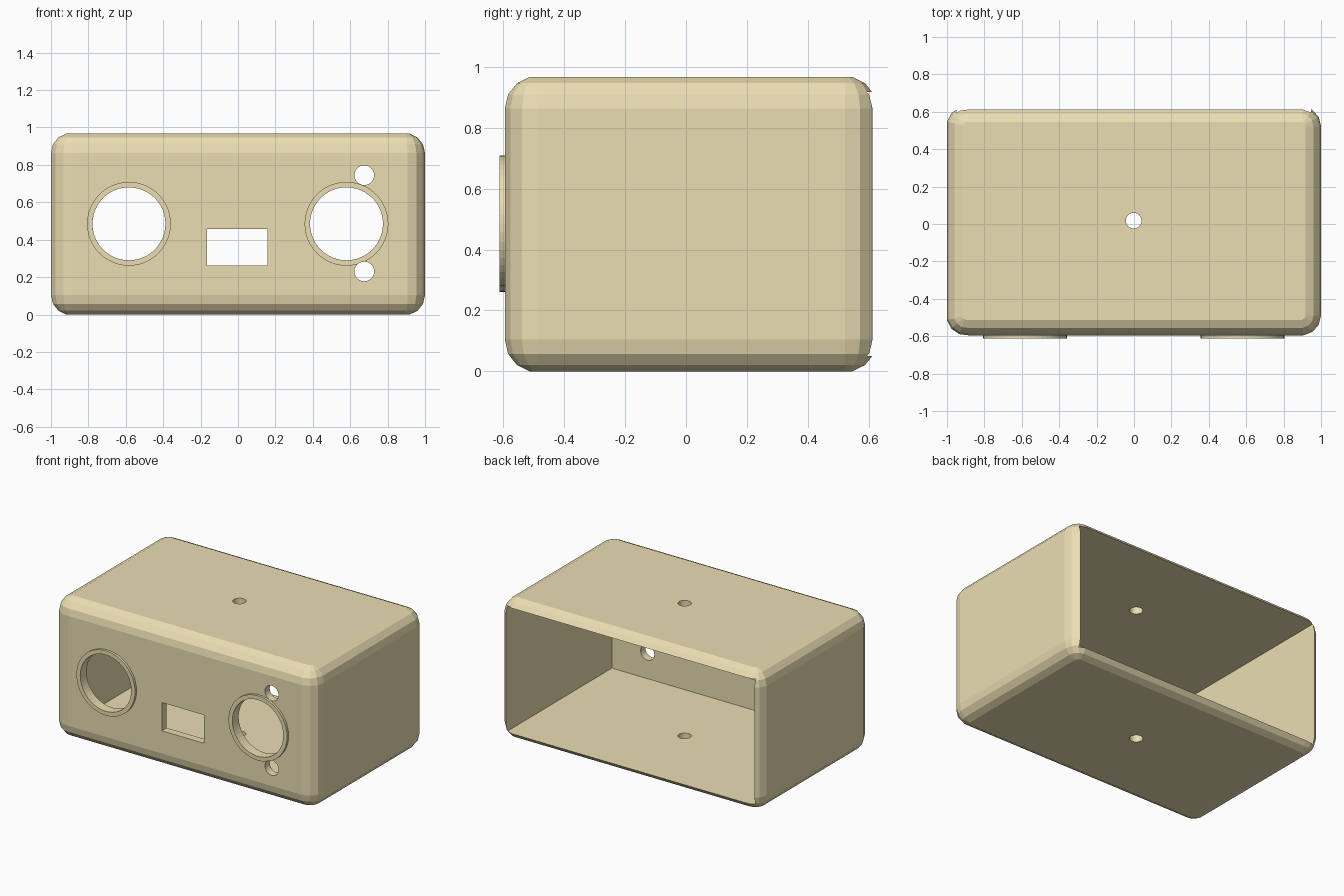
import bpy, bmesh
from math import sin, cos, pi, radians
from mathutils import Matrix

if "Cube" in bpy.data.objects:
    bpy.data.objects.remove(bpy.data.objects["Cube"])

R = 0.107      # edge rounding radius
WALL = 0.053


def finish(bm, name):
    bmesh.ops.recalc_face_normals(bm, faces=bm.faces)
    me = bpy.data.meshes.new(name)
    bm.to_mesh(me)
    bm.free()
    ob = bpy.data.objects.new(name, me)
    bpy.context.collection.objects.link(ob)
    return ob


def box(name, lo, hi):
    bm = bmesh.new()
    size = [b - a for a, b in zip(lo, hi)]
    mid = [(a + b) / 2 for a, b in zip(lo, hi)]
    bmesh.ops.create_cube(bm, size=1, matrix=Matrix.Translation(mid) @ Matrix.Diagonal((*size, 1)))
    return finish(bm, name)


def cylinder(name, centre, r, depth, axis, n=48):
    bm = bmesh.new()
    m = Matrix.Translation(centre)
    if axis == 'Y':
        m = m @ Matrix.Rotation(radians(90), 4, 'X')
    bmesh.ops.create_cone(bm, cap_ends=True, segments=n, radius1=r, radius2=r, depth=depth, matrix=m)
    return finish(bm, name)


def combine(target, other, op):
    other.hide_render = True
    mod = target.modifiers.new(op, 'BOOLEAN')
    mod.operation, mod.object, mod.solver = op, other, 'EXACT'
    bpy.context.view_layer.objects.active = target
    bpy.ops.object.modifier_apply(modifier=mod.name)
    bpy.data.objects.remove(other, do_unlink=True)


# Rounded outer body: hull of a faceted ball at each of the eight corners
bm = bmesh.new()
for cx in (-0.896, 0.893):
    for cy in (-0.489, 0.522):
        for cz in (0.104, 0.863):
            for i in range(7):
                p = pi * (i + 0.5) / 7
                for j in range(13):
                    a = 2 * pi * j / 13
                    bm.verts.new((cx + R * sin(p) * cos(a), cy + R * sin(p) * sin(a), cz + R * cos(p)))
hull = bmesh.ops.convex_hull(bm, input=bm.verts)
inside = [v for v in bm.verts if not v.link_faces]
bmesh.ops.delete(bm, geom=inside, context='VERTS')
bmesh.ops.dissolve_limit(bm, angle_limit=radians(0.5), verts=bm.verts, edges=bm.edges)
case = finish(bm, "case_shell")

# Raised collars around the two large openings
EYES = (-0.583, 0.580)
for x in EYES:
    combine(case, cylinder("collar", (x, -0.581, 0.485), 0.224, 0.062, 'Y'), 'UNION')

# Open-backed cavity
combine(case, box("cavity", (-0.950, -0.543, 0.050), (0.947, 0.9, 0.917)), 'DIFFERENCE')

# Front openings
for x in EYES:
    combine(case, cylinder("large_bore", (x, -0.58, 0.485), 0.195, 0.3, 'Y'), 'DIFFERENCE')
for z in (0.745, 0.23):
    combine(case, cylinder("small_bore", (0.675, -0.58, z), 0.0525, 0.3, 'Y', 32), 'DIFFERENCE')
combine(case, box("slot", (-0.166, -0.75, 0.261), (0.158, -0.45, 0.456)), 'DIFFERENCE')

# Mounting hole through top and bottom
combine(case, cylinder("mount_hole", (-0.002, 0.018, 0.48), 0.042, 1.4, 'Z', 32), 'DIFFERENCE')

mat = bpy.data.materials.new("tan_plastic")
mat.diffuse_color = (0.83, 0.73, 0.45, 1)
mat.use_nodes = True
mat.node_tree.nodes["Principled BSDF"].inputs["Base Color"].default_value = mat.diffuse_color
case.data.materials.clear()
case.data.materials.append(mat)
